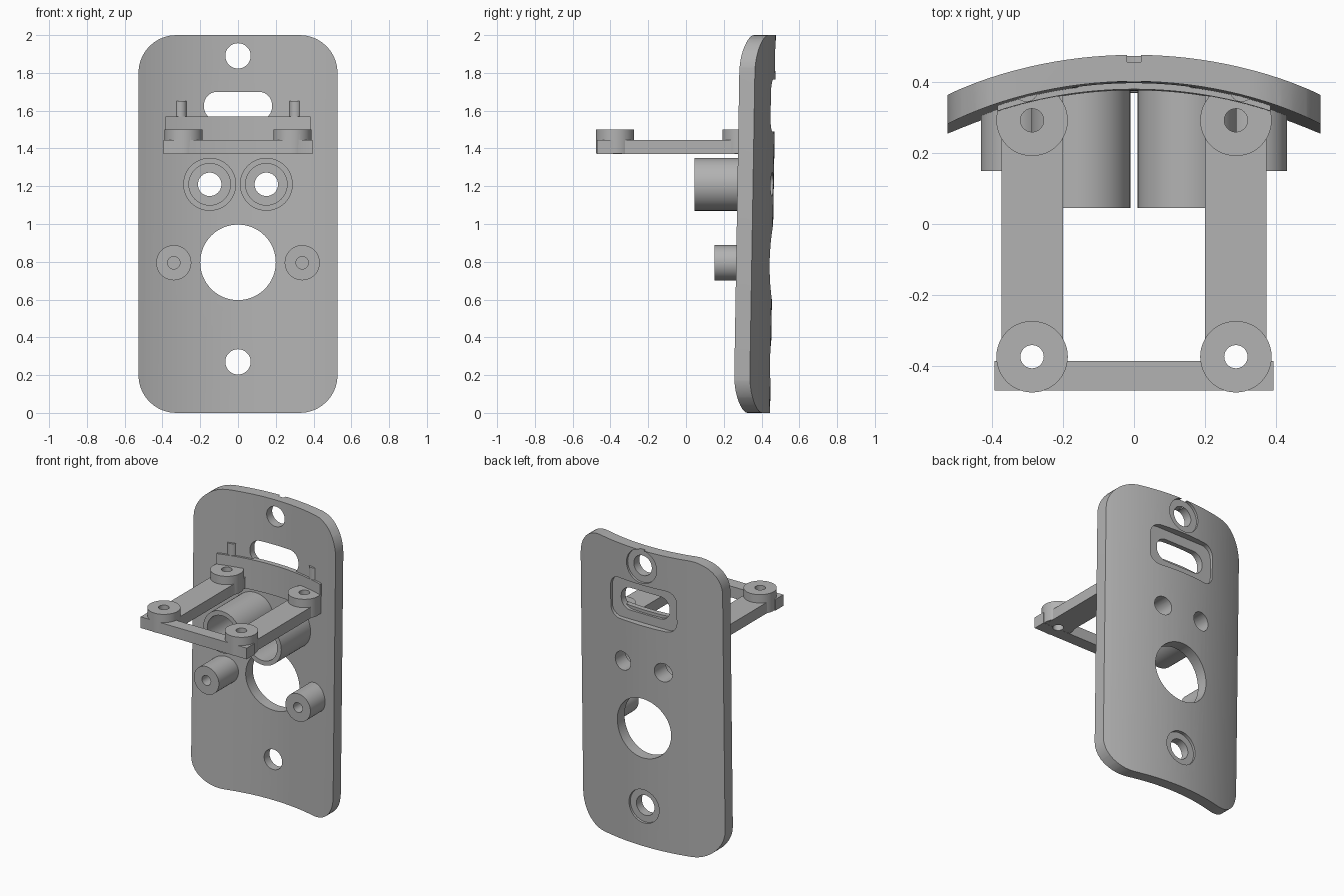
import bpy, bmesh
from math import sin, cos, pi, sqrt, radians

cube = bpy.data.objects.get("Cube")
if cube:
    bpy.data.objects.remove(cube, do_unlink=True)

grey = bpy.data.materials.new("plain grey")
grey.use_nodes = True
colour = (0.45, 0.45, 0.45, 1)
grey.diffuse_color = colour
grey.node_tree.nodes["Principled BSDF"].inputs["Base Color"].default_value = colour

LEAN = 0.0165        # backward lean of the plate per unit of height
R_IN, R_OUT = 1.24, 1.315


def prism(name, outline, axis, a, b, lean=0.0):
    """Extrude a 2D outline along y (outline is x,z) or z (outline is x,y)."""
    bm = bmesh.new()
    rings = []
    for t in (a, b):
        if axis == "y":
            rings.append([bm.verts.new((u, t, v)) for u, v in outline])
        else:
            rings.append([bm.verts.new((u, v + lean * t, t)) for u, v in outline])
    bm.faces.new(rings[0])
    bm.faces.new(rings[1])
    n = len(outline)
    for i in range(n):
        j = (i + 1) % n
        bm.faces.new((rings[0][i], rings[0][j], rings[1][j], rings[1][i]))
    bmesh.ops.recalc_face_normals(bm, faces=bm.faces)
    mesh = bpy.data.meshes.new(name)
    bm.to_mesh(mesh)
    bm.free()
    mesh.materials.append(grey)
    ob = bpy.data.objects.new(name, mesh)
    bpy.context.collection.objects.link(ob)
    return ob


def circle(u, v, r, n=48):
    return [(u + r * cos(2 * pi * i / n), v + r * sin(2 * pi * i / n)) for i in range(n)]


def rect(u0, u1, v0, v1):
    return [(u0, v0), (u1, v0), (u1, v1), (u0, v1)]


def rounded(u0, u1, v0, v1, r, n=10):
    centres = [(u1 - r, v1 - r), (u0 + r, v1 - r), (u0 + r, v0 + r), (u1 - r, v0 + r)]
    return [(cu + r * cos(pi / 2 * (k + i / n)), cv + r * sin(pi / 2 * (k + i / n)))
            for k, (cu, cv) in enumerate(centres) for i in range(n + 1)]


def curved_band(half, y_in, r_in, y_out, r_out, n=32):
    """Outline between two arcs that bulge toward the back."""
    xs = [half * (2 * i / n - 1) for i in range(n + 1)]
    inner = [(x, y_in - r_in + sqrt(r_in ** 2 - x * x)) for x in xs]
    outer = [(x, y_out - r_out + sqrt(r_out ** 2 - x * x)) for x in xs]
    return inner + outer[::-1]


def combine(ob, other, operation):
    mod = ob.modifiers.new("combine", "BOOLEAN")
    mod.operation = operation
    mod.solver = "EXACT"
    mod.object = other
    bpy.context.view_layer.objects.active = ob
    bpy.ops.object.modifier_apply(modifier=mod.name)
    bpy.data.objects.remove(other, do_unlink=True)


def cut(ob, outline, axis, a, b):
    combine(ob, prism("cutter", outline, axis, a, b), "DIFFERENCE")


# Curved back plate with rounded corners
plate = prism("back_plate", curved_band(0.6, 0.37, R_IN, 0.445, R_OUT), "z", -0.1, 2.1, LEAN)
combine(plate, prism("plate_outline", rounded(-0.527, 0.527, 0, 2, 0.2), "y", 0, 1), "INTERSECT")

# Screw holes with counterbores in the back
for z, floor in ((1.89, 0.458), (0.27, 0.43)):
    cut(plate, circle(0, z, 0.067), "y", 0, 1)
    cut(plate, circle(0, z, 0.112), "y", floor, 1)

# Central opening, slot and its recess
cut(plate, circle(0, 0.797, 0.2, 64), "y", 0, 1)
cut(plate, rounded(-0.18, 0.18, 1.55, 1.7, 0.07), "y", 0, 1)
cut(plate, rounded(-0.245, 0.245, 1.49, 1.765, 0.07), "y", 0.43, 1)

parts = [plate]
for side, label in ((1, "left"), (-1, "right")):
    # Wide tubes, open right through the plate
    x, z = side * 0.15, 1.21
    cut(plate, circle(x, z, 0.062), "y", 0, 1)
    tube = prism(label + "_tube", circle(x, z, 0.14), "y", 0.045, 0.41)
    cut(tube, circle(x, z, 0.11), "y", 0, 0.34)
    cut(tube, circle(x, z, 0.062), "y", 0, 1)
    # Small posts with blind screw holes
    x, z = side * 0.34, 0.795
    post = prism(label + "_post", circle(x, z, 0.093), "y", 0.15, 0.37)
    cut(post, circle(x, z, 0.033, 24), "y", 0, 0.3)
    # Slim pins above the bracket, set into the plate
    pin = prism(label + "_pin", circle(side * 0.304, 0.378, 0.033, 24), "z", 1.5, 1.65)
    parts += [tube, post, pin]

# Pad behind the bracket, following the plate's curve
pad = prism("bracket_pad", curved_band(0.385, 0.355, R_IN, 0.39, R_IN), "z", 1.37, 1.57, LEAN)
parts.append(pad)

# Bracket: front bar, two arms and four bosses
bracket = prism("bracket", rect(-0.394, 0.394, -0.47, -0.387), "z", 1.37, 1.445)
for side in (-1, 1):
    inner, outer = side * 0.2, side * 0.374
    arm = prism("arm", rect(min(inner, outer), max(inner, outer), -0.4, 0.37), "z", 1.371, 1.444)
    combine(bracket, arm, "UNION")
for side in (-1, 1):
    for y in (-0.375, 0.293):
        boss = prism("boss", circle(side * 0.288, y, 0.101), "z", 1.372, 1.5)
        combine(bracket, boss, "UNION")
for side in (-1, 1):
    for y in (-0.375, 0.293):
        cut(bracket, circle(side * 0.288, y, 0.033, 24), "z", 1.3, 1.6)
parts.append(bracket)

# Smooth round surfaces, crisp edges
bpy.ops.object.select_all(action="DESELECT")
for ob in parts:
    ob.select_set(True)
bpy.context.view_layer.objects.active = plate
bpy.ops.object.shade_smooth_by_angle(angle=radians(30))
